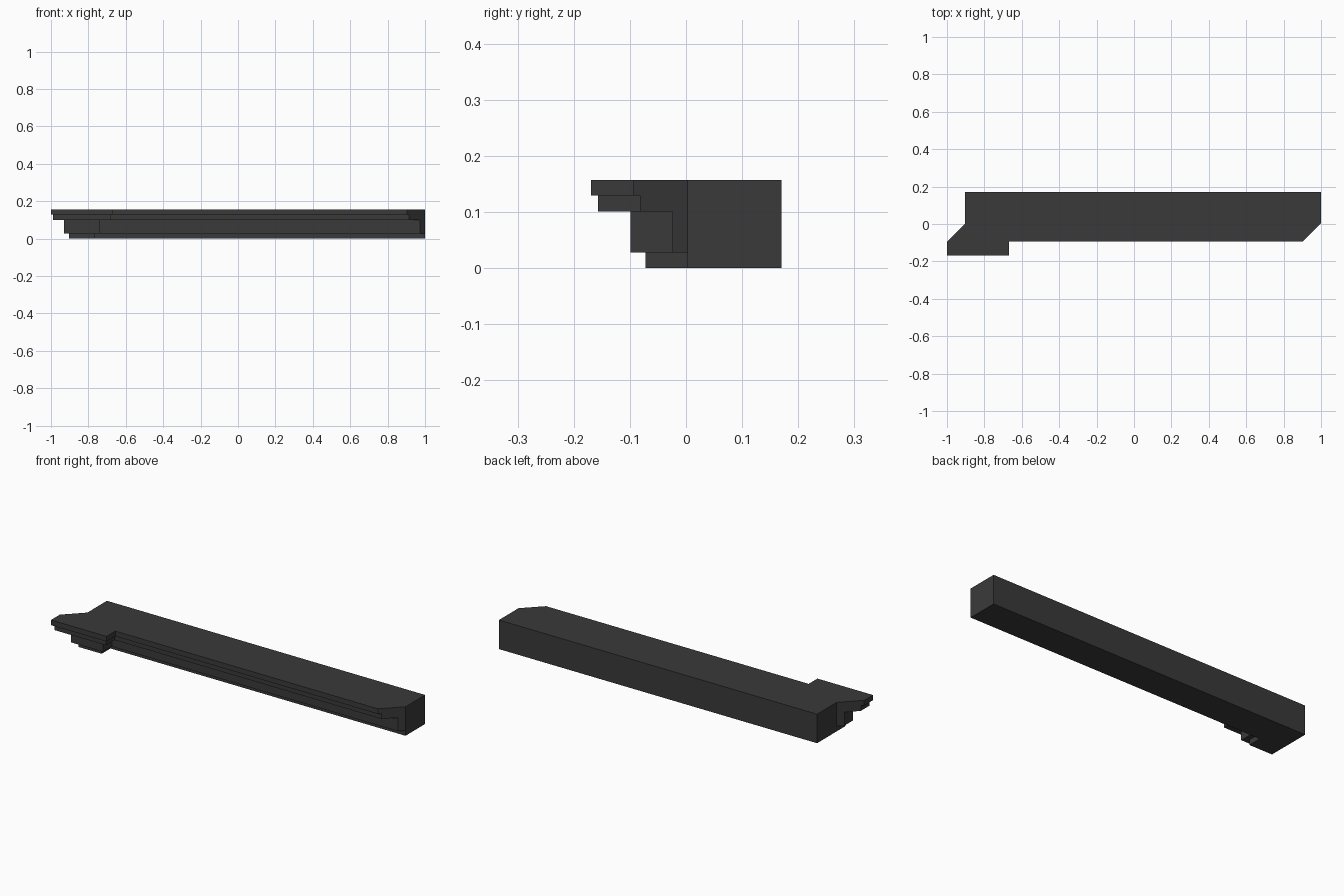
import bpy
import bmesh

cube = bpy.data.objects.get("Cube")
if cube:
    bpy.data.objects.remove(cube, do_unlink=True)

mat = bpy.data.materials.new("charcoal")
mat.use_nodes = True
colour = (0.042, 0.042, 0.042, 1)
mat.diffuse_color = colour
mat.node_tree.nodes["Principled BSDF"].inputs["Base Color"].default_value = colour

LEFT, RIGHT = -0.903, 1.0         # ends of the backing block
FACE, BACK = 0.003, 0.17          # its front and back planes
STEP_FACE, STEP_END = -0.072, -0.765  # projecting break at one end
TOP = 0.157


def prism(name, outline, z0, z1):
    """Extrude a plan outline between two heights."""
    bm = bmesh.new()
    base = bm.faces.new([bm.verts.new((x, y, z0)) for x, y in outline])
    grown = bmesh.ops.extrude_face_region(bm, geom=[base], use_keep_orig=True)
    for v in grown["geom"]:
        if isinstance(v, bmesh.types.BMVert):
            v.co.z = z1
    bmesh.ops.recalc_face_normals(bm, faces=bm.faces)
    mesh = bpy.data.meshes.new(name)
    bm.to_mesh(mesh)
    bm.free()
    mesh.materials.append(mat)
    obj = bpy.data.objects.new(name, mesh)
    bpy.context.collection.objects.link(obj)
    return obj


def trim_outline(d):
    """Plan of a moulding course standing out by d, mitred at both ends."""
    return [(LEFT, FACE), (LEFT - d, FACE - d), (LEFT - d, STEP_FACE - d),
            (STEP_END + d, STEP_FACE - d), (STEP_END + d, FACE - d),
            (RIGHT - d, FACE - d), (RIGHT, FACE)]


# Backing block
prism("backing_block", [(LEFT, FACE), (RIGHT, FACE), (RIGHT, BACK), (LEFT, BACK)], 0, TOP)

# Foot under the projecting break
prism("break_foot", [(LEFT, FACE), (LEFT, STEP_FACE), (STEP_END, STEP_FACE),
                     (STEP_END, FACE)], 0, 0.028)

# Stepped moulding courses, each standing out further than the one below
for name, d, z0, z1 in [("frieze_course", 0.027, 0.028, 0.101),
                        ("lower_cornice", 0.085, 0.101, 0.129),
                        ("upper_cornice", 0.097, 0.129, TOP)]:
    prism(name, trim_outline(d), z0, z1)
